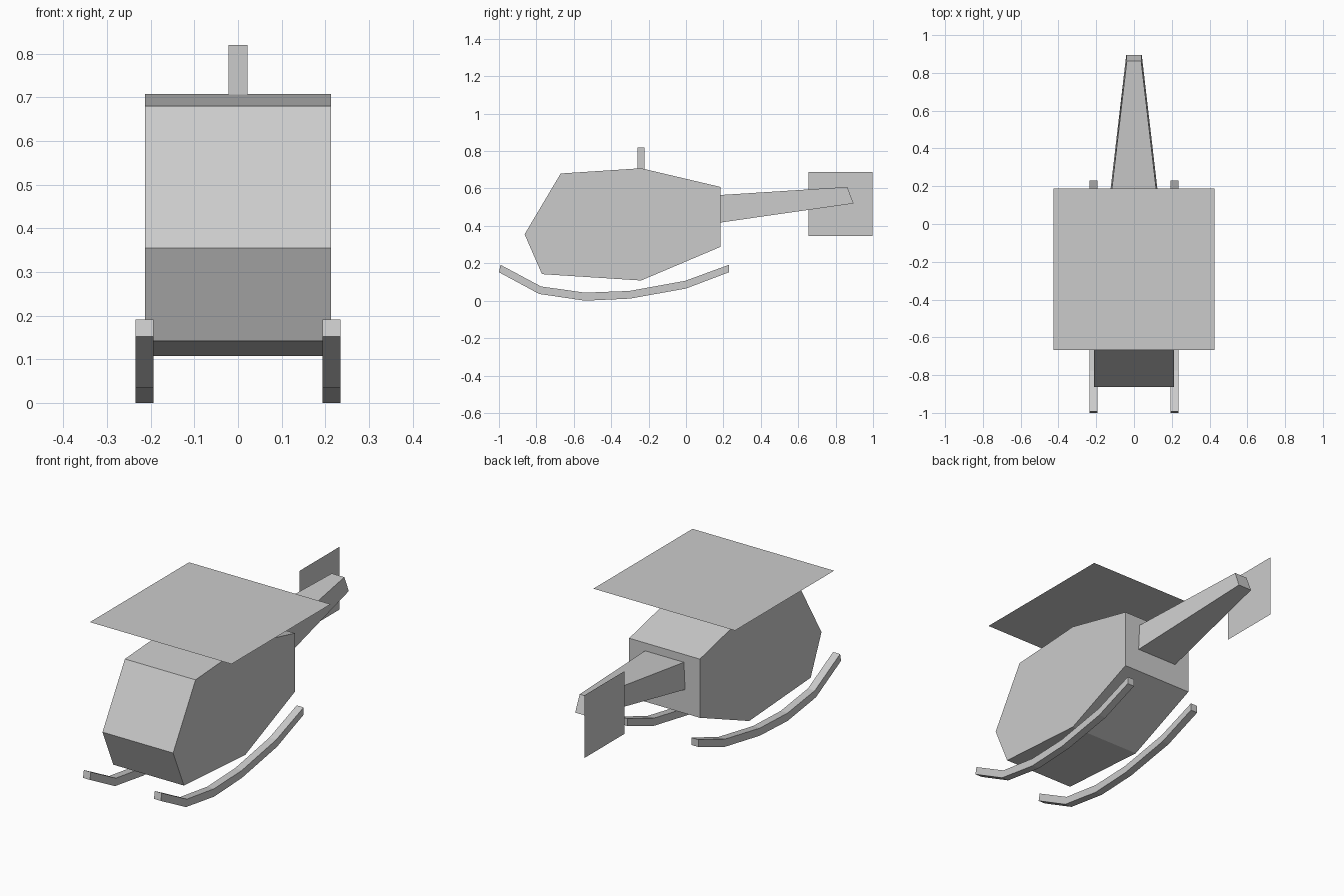
import bpy

if "Cube" in bpy.data.objects:
    bpy.data.objects.remove(bpy.data.objects["Cube"])


def add_mesh(name, verts, faces):
    mesh = bpy.data.meshes.new(name)
    mesh.from_pydata(verts, [], faces)
    mesh.update()
    obj = bpy.data.objects.new(name, mesh)
    bpy.context.collection.objects.link(obj)
    return obj


def extrude_profile(name, profile, half_widths, cx=0.0):
    """Closed side profile of (y, z), given a half width in x at each point."""
    n = len(profile)
    verts = [(cx + s * w, y, z) for s in (-1, 1)
             for (y, z), w in zip(profile, half_widths)]
    faces = [tuple(range(n)), tuple(range(2 * n - 1, n - 1, -1))]
    faces += [(i, i + n, (i + 1) % n + n, (i + 1) % n) for i in range(n)]
    # profiles run anticlockwise seen from +x, so reverse to face outward
    return add_mesh(name, verts, [f[::-1] for f in faces])


# Cabin
cabin = [(-0.863, 0.355), (-0.77, 0.142), (-0.24, 0.108), (0.185, 0.288),
         (0.185, 0.608), (-0.24, 0.708), (-0.67, 0.68)]
extrude_profile("cabin", cabin, [0.213] * len(cabin))

# Tapered tail boom
boom = [(0.185, 0.418), (0.896, 0.52), (0.862, 0.608), (0.185, 0.565)]
extrude_profile("tail_boom", boom, [0.124, 0.041, 0.038, 0.117])

# Rotor mast
mast = [(-0.26, 0.70), (-0.221, 0.70), (-0.221, 0.82), (-0.26, 0.82)]
extrude_profile("rotor_mast", mast, [0.022] * 4)

# Flat main rotor disc
r = 0.427
add_mesh("main_rotor", [(sx * r, -0.239 + sy * r, 0.822) for sx, sy in
                        ((-1, -1), (1, -1), (1, 1), (-1, 1))], [(0, 1, 2, 3)])

# Flat tail rotor on the left of the boom
add_mesh("tail_rotor", [(-0.087, y, z) for y, z in
                        ((0.656, 0.346), (0.656, 0.688), (0.998, 0.688), (0.998, 0.346))],
         [(3, 2, 1, 0)])

# Curved landing skids, one built per side as a strip of square sections
skid_low = [(-1.0, 0.152), (-0.785, 0.036), (-0.54, 0.0), (-0.30, 0.011),
            (0.0, 0.065), (0.23, 0.152)]
skid_high = [(-0.992, 0.192), (-0.775, 0.076), (-0.54, 0.043), (-0.302, 0.052),
             (-0.005, 0.106), (0.23, 0.192)]
n = len(skid_low)
for side, cx in (("left", -0.214), ("right", 0.214)):
    verts = []
    for (yl, zl), (yh, zh) in zip(skid_low, skid_high):
        verts += [(cx - 0.021, yl, zl), (cx + 0.021, yl, zl),
                  (cx + 0.021, yh, zh), (cx - 0.021, yh, zh)]
    faces = [(0, 1, 2, 3), tuple(4 * n - 1 - k for k in range(4))]
    for i in range(n - 1):
        a, b = 4 * i, 4 * i + 4
        faces += [(a + k, b + k, b + (k + 1) % 4, a + (k + 1) % 4) for k in range(4)]
    add_mesh(side + "_skid", verts, faces)
